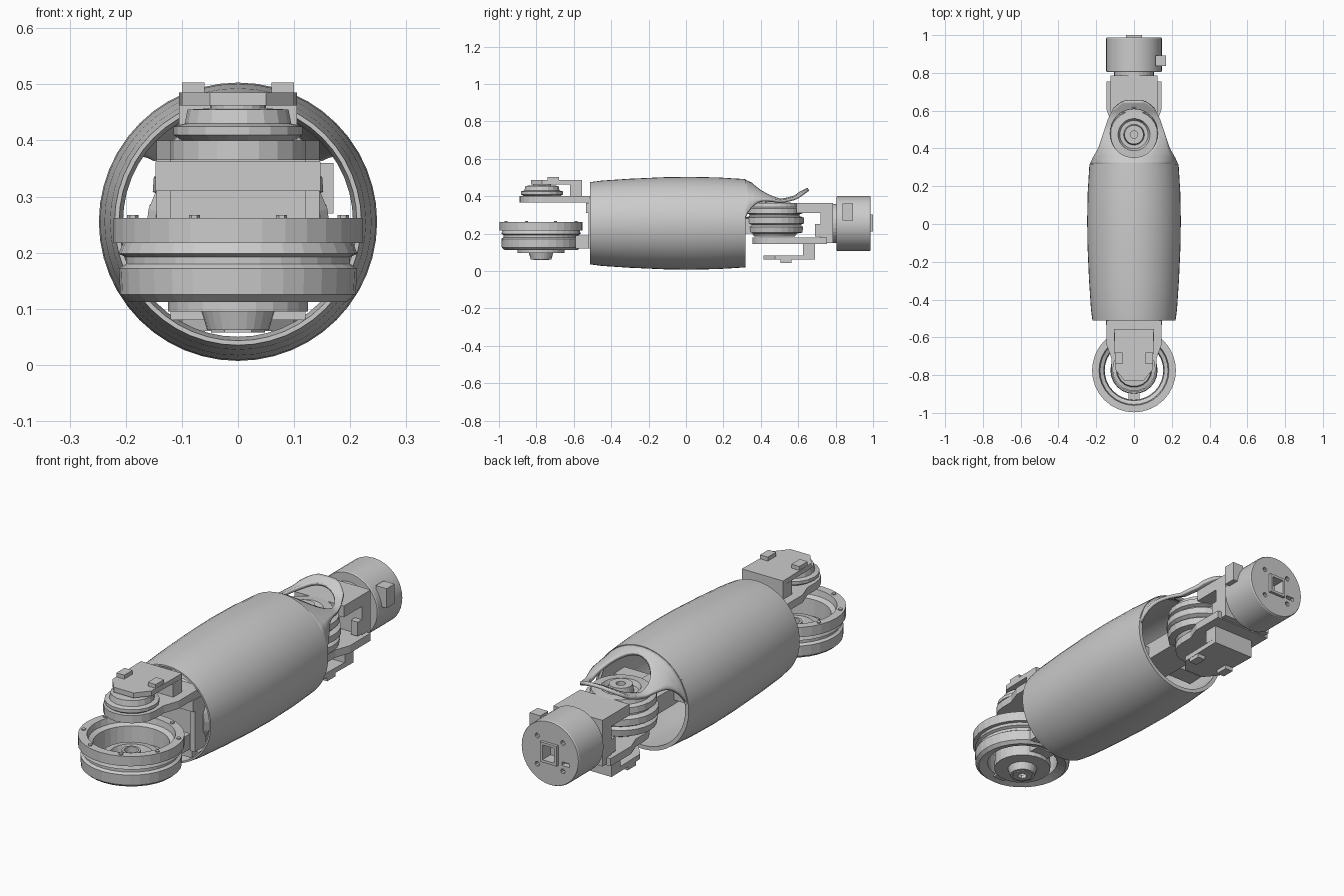
import bpy, bmesh, math

if "Cube" in bpy.data.objects:
    bpy.data.objects.remove(bpy.data.objects["Cube"])

TAU = 2 * math.pi


def finish(name, bm, smooth=False):
    bmesh.ops.remove_doubles(bm, verts=bm.verts, dist=1e-5)
    bmesh.ops.recalc_face_normals(bm, faces=bm.faces)
    me = bpy.data.meshes.new(name)
    bm.to_mesh(me)
    bm.free()
    ob = bpy.data.objects.new(name, me)
    bpy.context.collection.objects.link(ob)
    if smooth:
        bpy.ops.object.select_all(action='DESELECT')
        ob.select_set(True)
        bpy.context.view_layer.objects.active = ob
        bpy.ops.object.shade_smooth_by_angle(angle=math.radians(30))
    return ob


def revolve(name, prof, c, axis='Z', n=28, smooth=False):
    """Spin a closed (radius, height) profile around an axis through c."""
    bm = bmesh.new()
    rings = []
    for k in range(n):
        ca, sa = math.cos(TAU * k / n), math.sin(TAU * k / n)
        ring = []
        for r, h in prof:
            p = (r * ca, r * sa, h) if axis == 'Z' else (r * ca, h, r * sa)
            ring.append(bm.verts.new([a + b for a, b in zip(p, c)]))
        rings.append(ring)
    m = len(prof)
    for k in range(n):
        a, b = rings[k], rings[(k + 1) % n]
        for i in range(m):
            j = (i + 1) % m
            if prof[i][0] + prof[j][0] > 1e-6:
                bm.faces.new((a[i], a[j], b[j], b[i]))
    return finish(name, bm, smooth)


def prism(name, pts, z0, z1):
    bm = bmesh.new()
    f = bm.faces.new([bm.verts.new((x, y, z0)) for x, y in pts])
    ext = bmesh.ops.extrude_face_region(bm, geom=[f])
    bmesh.ops.translate(bm, vec=(0, 0, z1 - z0),
                        verts=[v for v in ext['geom'] if isinstance(v, bmesh.types.BMVert)])
    if f.is_valid is False or len(bm.faces) < len(pts) + 2:
        bm.faces.new([v for v in bm.verts][:len(pts)])
    return finish(name, bm)


def box(name, x0, x1, y0, y1, z0, z1):
    return prism(name, [(x0, y0), (x1, y0), (x1, y1), (x0, y1)], z0, z1)


def cut(ob, cutter):
    mod = ob.modifiers.new('cut', 'BOOLEAN')
    mod.operation, mod.object, mod.solver = 'DIFFERENCE', cutter, 'EXACT'
    bpy.context.view_layer.objects.active = ob
    bpy.ops.object.modifier_apply(modifier=mod.name)
    bpy.data.objects.remove(cutter)


def lerp(y, table):
    for (a, u), (b, v) in zip(table, table[1:]):
        if y <= b:
            return u + (v - u) * (y - a) / (b - a)
    return table[-1][1]


# Barrel shell, a thin tube open at both ends
revolve('barrel_shell',
        [(.212, -.512), (.22, -.512), (.228, -.45), (.238, -.3), (.246, -.12), (.248, .02),
         (.245, .17), (.236, .317), (.218, .317), (.228, .15), (.23, 0), (.22, -.3), (.205, -.47)],
        (0, 0, .255), 'Y', 48, True)

# Tongue reaching back from the shell with a round window
width = [(.31, .235), (.34, .225), (.4, .19), (.55, .14), (.61, .11), (.635, .08), (.65, .045)]
drop = [(.31, .40), (.5, .40), (.58, .41), (.65, .445)]
HY, HR = .48, .128
rows = [.31, .33] + [HY - HR * math.cos(math.pi * k / 16) for k in range(17)] + [.625, .638, .65]
bm = bmesh.new()
for s in (-1, 1):
    prev = None
    for y in rows:
        w = lerp(y, width)
        h = math.sqrt(max(HR ** 2 - (y - HY) ** 2, 0))
        h = min(h, w - .015)
        t = min((y - .31) / .2, 1)
        row = []
        for i in range(7):
            x = h + (w - h) * i / 6
            shell = .255 + math.sqrt(max(.236 ** 2 - x * x, 0))
            row.append(bm.verts.new((s * x, y, shell * (1 - t) + (lerp(y, drop) - x * x) * t)))
        if prev:
            for i in range(6):
                bm.faces.new((prev[i], prev[i + 1], row[i + 1], row[i]))
        prev = row
tongue = finish('shell_tongue', bm, True)
mod = tongue.modifiers.new('thick', 'SOLIDIFY')
mod.thickness, mod.offset = .016, -1


# Hinge arm and clip, used upright at the front and flipped at the rear
def hinge(tag, c, flip):
    def z(a, b):
        return (.545 - b, .545 - a) if flip else (a, b)
    arc = [(.12 * math.cos(a), c + .12 * math.sin(a))
           for a in [math.pi + math.pi * k / 10 for k in range(11)]]
    prism(tag + '_hinge_arm', arc + [(.12, c + .06), (.145, c + .13), (.145, c + .28),
                                     (-.145, c + .28), (-.145, c + .13), (-.12, c + .06)], *z(.365, .40))
    clip = [(.05, c - .06), (.1, c + .0), (.105, c + .215), (-.105, c + .215), (-.1, c), (-.05, c - .06)]
    prism(tag + '_clip_plate', clip, *z(.462, .485))
    box(tag + '_clip_column', -.105, .105, c + .15, c + .215, *z(.40, .463))
    for s in (-1, 1):
        box(tag + '_clip_pad', *sorted((s * .06, s * .1)), c + .03, c + .09, *z(.484, .503))


hinge('front', -.77, False)
hinge('rear', .475, True)

# Front upper bearing under the clip
revolve('front_bearing', [(.02, .40), (.10, .40), (.115, .41), (.115, .425), (.095, .43),
                          (.09, .455), (.05, .457), (.05, .475), (.02, .475)], (0, -.77, 0), n=18)

# Front wheel: grooved rim, spokes and hub
WY = -.775
revolve('wheel_rim', [(.155, .125), (.195, .112), (.21, .125), (.212, .172), (.2, .18), (.2, .192),
                      (.213, .198), (.205, .217), (.222, .217), (.222, .262), (.185, .262),
                      (.18, .235), (.16, .225)], (0, WY, 0), n=32)
revolve('wheel_hub', [(.03, .062), (.055, .062), (.065, .095), (.125, .095), (.125, .125),
                      (.122, .17), (.09, .175), (.08, .145), (.045, .145), (.04, .19), (.03, .19)],
        (0, WY, 0), n=24)
revolve('wheel_nut', [(.022, .058), (.048, .058), (.048, .075), (.022, .075)], (0, WY, 0), n=6)
box('wheel_spoke', -.03, .03, WY - .165, WY - .11, .115, .15)
box('wheel_spoke', -.05, .05, WY + .11, WY + .165, .115, .15)
for k in range(8):
    a = TAU * (k + .5) / 8
    revolve('rim_bolt', [(0, .258), (.01, .258), (.01, .267), (0, .267)],
            (.203 * math.cos(a), WY + .203 * math.sin(a), 0), n=6)

# Front bracket holding wheel and hinge inside the shell mouth
box('wheel_bracket', -.11, .11, -.59, -.46, .12, .19)
box('bracket_crossbar', -.147, .147, -.535, -.47, .31, .362)
box('bracket_plate', -.12, .12, -.505, -.465, .08, .40)
for s in (-1, 1):
    box('bracket_side', *sorted((s * .12, s * .145)), -.52, -.44, .12, .40)

# Inner frame joining both ends through the barrel
revolve('drive_housing', [(0, -.46), (.15, -.46), (.165, -.44), (.165, -.05), (.15, -.03), (0, -.03)],
        (0, 0, .235), 'Y', 24)
box('frame_beam', -.08, .08, -.03, .36, .2, .28)
for s in (-1, 1):
    box('frame_rail', *sorted((s * .08, s * .232)), .12, .2, .22, .26)
    box('front_rail', *sorted((s * .15, s * .222)), -.4, -.3, .2, .225)

# Rear pulley stack
revolve('rear_pulley', [(.02, .185), (.11, .185), (.12, .2), (.15, .205), (.155, .235), (.14, .245),
                        (.158, .255), (.158, .285), (.135, .293), (.135, .302), (.152, .308),
                        (.15, .335), (.13, .342), (.125, .362), (.085, .365), (.075, .345),
                        (.055, .345), (.05, .38), (.02, .38)], (0, .473, 0), n=26)

# Rear fork linking pulley to the end cap
box('fork_upper_arm', -.125, .125, .59, .775, .31, .362)
box('fork_end_plate', -.125, .125, .72, .785, .15, .362)
for s in (-1, 1):
    box('fork_side', *sorted((s * .09, s * .125)), .69, .74, .185, .25)
revolve('cap_neck', [(0, .775), (.105, .775), (.105, .815), (0, .815)], (0, 0, .254), 'Y', 28)

# End cap with socket, screw holes and side latch
cap = revolve('end_cap', [(0, .805), (.144, .805), (.147, .81), (.147, .982), (.144, .987), (0, .987)],
              (0, 0, .254), 'Y', 40, True)
cut(cap, box('socket_cutter', -.03, .03, .94, 1.05, .222, .29))
for sx in (-1, 1):
    for sz in (-1, 1):
        cut(cap, revolve('hole_cutter', [(0, .96), (.011, .96), (.011, 1.02), (0, 1.02)],
                         (sx * .065, 0, .254 + sz * .065), 'Y', 10))
cut(cap, box('slot_cutter', -.1, -.06, .96, 1.02, .215, .232))
for s in (-1, 1):
    box('socket_lip', *sorted((s * .03, s * .042)), .98, 1.0, .21, .302)
    box('socket_lip', -.03, .03, .98, 1.0, *((.29, .302) if s > 0 else (.21, .222)))
box('side_latch', .115, .17, .836, .893, .27, .36)
